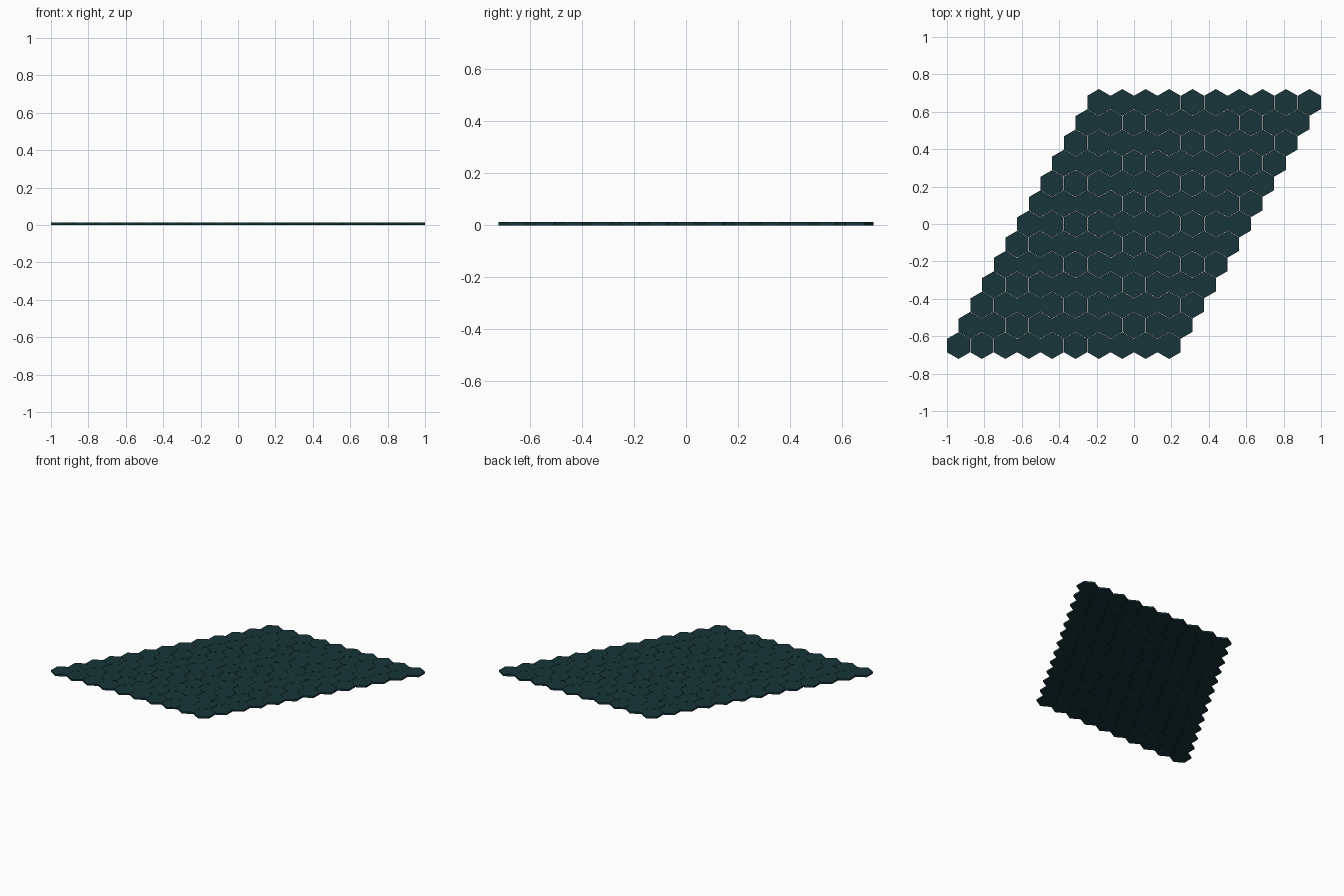
import bpy, bmesh, math

if "Cube" in bpy.data.objects:
    bpy.data.objects.remove(bpy.data.objects["Cube"])

COLS, ROWS = 10, 13
WIDTH = 0.1237                      # flat-to-flat width of one tile
PITCH = (2 - WIDTH) / 15            # leaves a hairline gap between tiles
ROW_STEP = PITCH * math.sqrt(3) / 2
RADIUS = WIDTH / math.sqrt(3)
THICK = 0.012

mat = bpy.data.materials.new("dark_teal")
mat.diffuse_color = (0.009, 0.036, 0.042, 1)
mat.use_nodes = True
mat.node_tree.nodes["Principled BSDF"].inputs["Base Color"].default_value = mat.diffuse_color

# One pointy-top hexagonal tile, resting on z = 0
mesh = bpy.data.meshes.new("hex_tile")
bm = bmesh.new()
ring = [(RADIUS * math.cos(math.radians(30 + 60 * i)),
         RADIUS * math.sin(math.radians(30 + 60 * i))) for i in range(6)]
base = bm.faces.new([bm.verts.new((x, y, 0)) for x, y in ring])
top = bmesh.ops.extrude_face_region(bm, geom=[base], use_keep_orig=True)
bmesh.ops.translate(bm, vec=(0, 0, THICK),
                    verts=[v for v in top["geom"] if isinstance(v, bmesh.types.BMVert)])
bmesh.ops.recalc_face_normals(bm, faces=bm.faces)
bm.to_mesh(mesh)
bm.free()
mesh.materials.append(mat)

# Sheared grid: each row shifts half a tile to the right
for r in range(ROWS):
    for c in range(COLS):
        tile = bpy.data.objects.new(f"hex_tile_row{r + 1}_col{c + 1}", mesh)
        row, col = r - (ROWS - 1) / 2, c - (COLS - 1) / 2
        tile.location = (PITCH * (col + row / 2), ROW_STEP * row, 0)
        bpy.context.collection.objects.link(tile)
